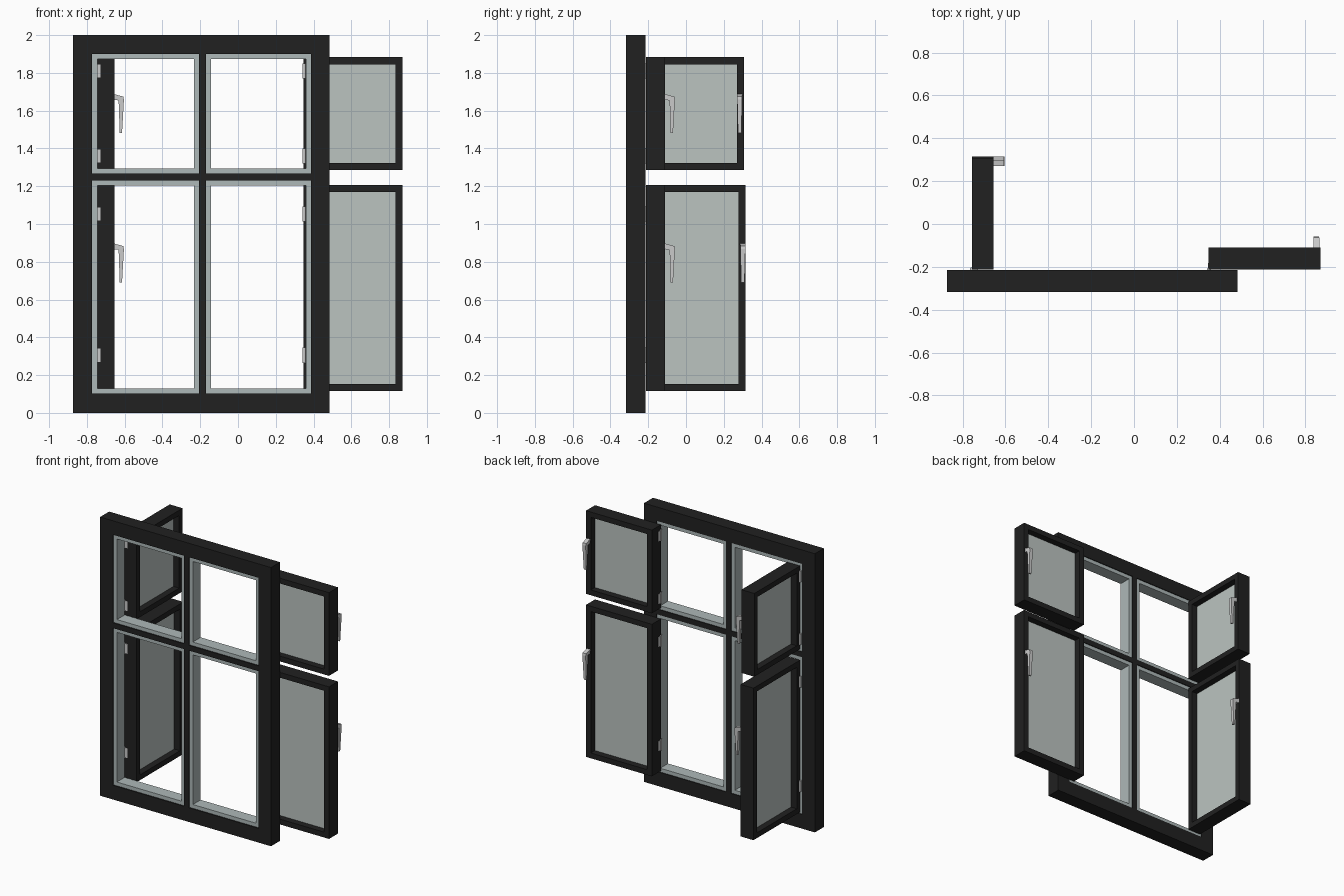
import bpy, bmesh
from mathutils import Matrix, Vector

if "Cube" in bpy.data.objects:
    bpy.data.objects.remove(bpy.data.objects["Cube"])


def material(name, color):
    m = bpy.data.materials.new(name)
    m.diffuse_color = color
    m.use_nodes = True
    m.node_tree.nodes["Principled BSDF"].inputs["Base Color"].default_value = m.diffuse_color
    return m


DARK = material("dark_frame", (0.015, 0.015, 0.015, 1))
SEAL = material("grey_seal", (0.42, 0.48, 0.48, 1))
GLASS = material("glass", (0.5, 0.55, 0.53, 0.6))
METAL = material("metal", (0.55, 0.58, 0.57, 1))


def finish(name, bm, mat, matrix):
    bmesh.ops.transform(bm, matrix=matrix, verts=bm.verts)
    bmesh.ops.recalc_face_normals(bm, faces=bm.faces)
    mesh = bpy.data.meshes.new(name)
    bm.to_mesh(mesh)
    bm.free()
    mesh.materials.append(mat)
    ob = bpy.data.objects.new(name, mesh)
    bpy.context.collection.objects.link(ob)
    return ob


I = Matrix.Identity(4)


def lattice(name, xs, zs, y0, y1, mat, matrix=I):
    """Flat grid of bars with thickness; every odd/odd cell is an opening."""
    bm = bmesh.new()
    grid = [[bm.verts.new((x, y0, z)) for z in zs] for x in xs]
    for i in range(len(xs) - 1):
        for j in range(len(zs) - 1):
            if not (i % 2 and j % 2):
                bm.faces.new((grid[i][j], grid[i + 1][j], grid[i + 1][j + 1], grid[i][j + 1]))
    ext = bmesh.ops.extrude_face_region(bm, geom=bm.faces[:], use_keep_orig=True)
    verts = [g for g in ext["geom"] if isinstance(g, bmesh.types.BMVert)]
    bmesh.ops.translate(bm, vec=(0, y1 - y0, 0), verts=verts)
    return finish(name, bm, mat, matrix)


def box(name, lo, hi, mat, matrix=I):
    bm = bmesh.new()
    bmesh.ops.create_cube(bm, size=1)
    lo, hi = Vector(lo), Vector(hi)
    for v in bm.verts:
        v.co = (lo + hi) / 2 + v.co * (hi - lo)
    return finish(name, bm, mat, matrix)


def handle(name, x, z, matrix):
    """Tapered lever: side profile (out, down) given width that narrows downward."""
    prof = [(0, 0), (0.05, -0.014), (0.053, -0.03), (0.043, -0.207),
            (0.031, -0.207), (0.025, -0.034), (0, -0.03)]
    bm = bmesh.new()
    sides = []
    for s in (-1, 1):
        sides.append([bm.verts.new((x + s * (0.014 + d * 0.025), 0.1 + o, z + d)) for o, d in prof])
        bm.faces.new(sides[-1])
    n = len(prof)
    for i in range(n):
        j = (i + 1) % n
        bm.faces.new((sides[0][i], sides[0][j], sides[1][j], sides[1][i]))
    finish(name, bm, METAL, matrix)


def hinge(name, z, matrix):
    # knuckle with a thin leaf on the sash edge
    bm = bmesh.new()
    bmesh.ops.create_cone(bm, cap_ends=True, segments=16, radius1=0.009, radius2=0.009, depth=0.08,
                          matrix=Matrix.Translation((0.002, 0, z)))
    ob = finish(name + "_knuckle", bm, METAL, matrix)
    for p in ob.data.polygons:
        p.use_smooth = len(p.vertices) == 4
    box(name + "_leaf", (-0.003, 0, z - 0.035), (0.001, 0.03, z + 0.035), METAL, matrix)


# fixed outer frame
FX = [-0.873, -0.772, -0.206, -0.169, 0.386, 0.484]
FZ = [0, 0.102, 1.23, 1.268, 1.9, 2.0]
lattice("window_frame", FX, FZ, -0.317, -0.215, DARK)

# grey seal inside each opening
for cx, (a, b) in (("left", (FX[1], FX[2])), ("right", (FX[3], FX[4]))):
    for cz, (c, d) in (("lower", (FZ[1], FZ[2])), ("upper", (FZ[3], FZ[4]))):
        t = 0.027
        lattice(f"{cx}_{cz}_seal", [a, a + t, b - t, b], [c, c + t, d - t, d],
                -0.309, -0.221, SEAL)

# sash placement: local x runs from the hinge, local y is the thickness
RIGHT = Matrix.Translation((0.348, -0.212, 0))
LEFT = Matrix(((0, 1, 0, -0.757), (1, 0, 0, -0.213), (0, 0, 1, 0), (0, 0, 0, 1)))
SASHES = [
    ("right_upper", RIGHT, 0.523, 1.286, 1.883, 1.688, 0.503, (1.36, 1.81)),
    ("right_lower", RIGHT, 0.523, 0.116, 1.207, 0.897, 0.503, (0.305, 1.053)),
    ("left_upper", LEFT, 0.52, 1.286, 1.883, 1.688, 0.497, (1.36, 1.81)),
    ("left_lower", LEFT, 0.529, 0.116, 1.207, 0.897, 0.514, (0.305, 1.053)),
]
for name, m, w, z0, z1, hz, hx, hinges in SASHES:
    t = 0.038
    lattice(name + "_sash", [0, t, w - t, w], [z0, z0 + t, z1 - t, z1], 0, 0.102, DARK, m)
    box(name + "_glass", (t, 0.046, z0 + t), (w - t, 0.056, z1 - t), GLASS, m)
    handle(name + "_handle", hx, hz, m)
    for k, z in enumerate(hinges):
        hinge(f"{name}_hinge_{k + 1}", z, m)
